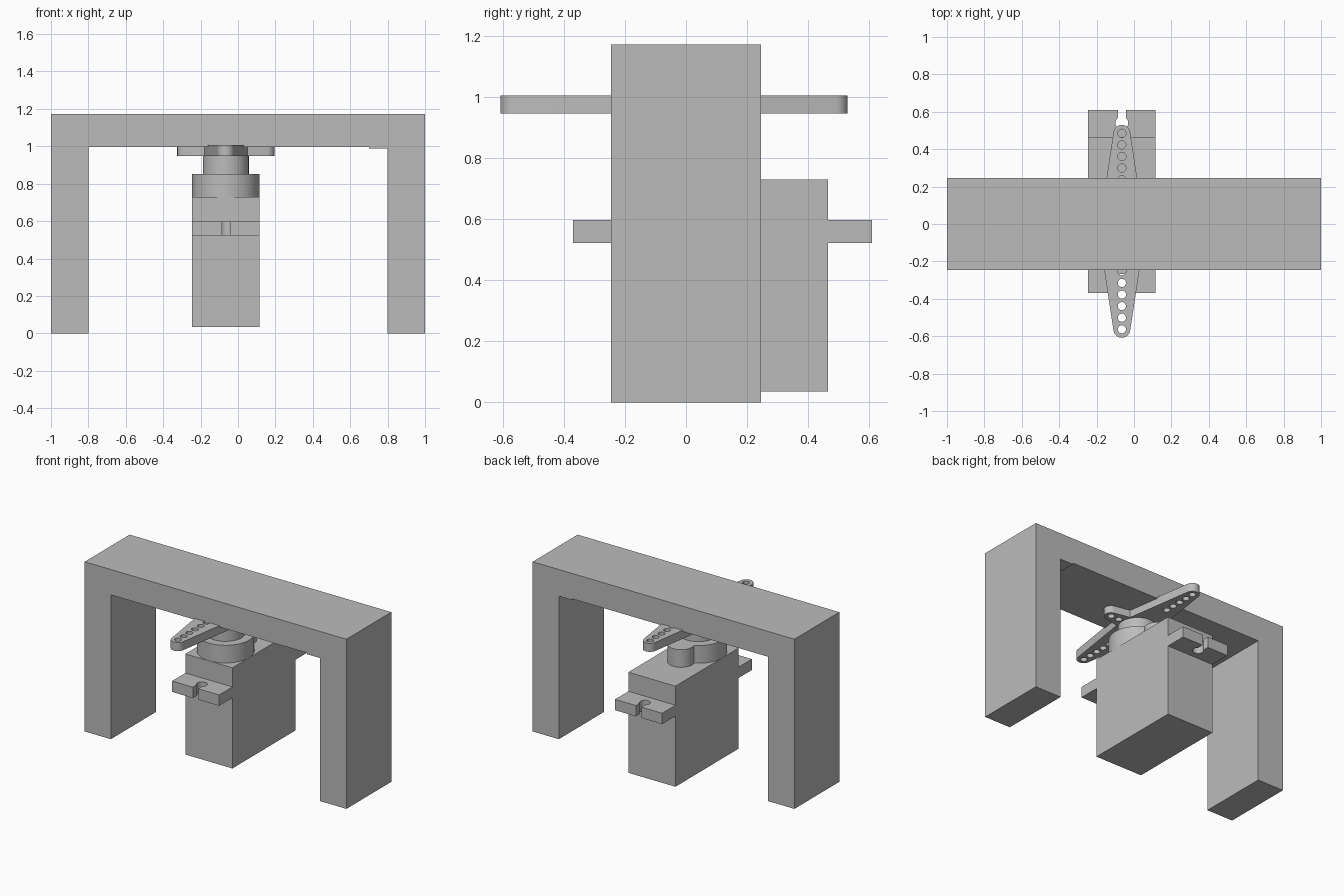
import bpy
import bmesh
from math import sin, cos, radians, pi

old = bpy.data.objects.get("Cube")
if old:
    bpy.data.objects.remove(old, do_unlink=True)

grey = bpy.data.materials.new("plain grey")
grey.use_nodes = True
GREY = (0.5, 0.5, 0.5, 1)
grey.diffuse_color = GREY
grey.node_tree.nodes["Principled BSDF"].inputs["Base Color"].default_value = GREY

AXIS_X, AXIS_Y = -0.065, -0.043   # output shaft position


def arc(cx, cy, r, start, end, steps=32):
    """Points along a circular arc, angles in degrees."""
    angles = [radians(start + (end - start) * i / steps) for i in range(steps + 1)]
    return [(cx + r * cos(a), cy + r * sin(a)) for a in angles]


def circle(cx, cy, r, steps=32):
    return arc(cx, cy, r, 0, 360, steps)[:-1]


def prism(name, outlines, low, high, upright=False):
    """Extrude an outline (with optional hole outlines) between two levels."""
    curve = bpy.data.curves.new(name, "CURVE")
    curve.dimensions = "2D"
    curve.fill_mode = "BOTH"
    curve.extrude = (high - low) / 2
    for outline in outlines:
        spline = curve.splines.new("POLY")
        spline.points.add(len(outline) - 1)
        for point, (x, y) in zip(spline.points, outline):
            point.co = (x, y, 0, 1)
        spline.use_cyclic_u = True
    temp = bpy.data.objects.new(name + "_curve", curve)
    bpy.context.collection.objects.link(temp)
    graph = bpy.context.evaluated_depsgraph_get()
    mesh = bpy.data.meshes.new_from_object(temp.evaluated_get(graph))
    bpy.data.objects.remove(temp, do_unlink=True)

    # Weld the caps to the walls and keep hard edges sharp
    bm = bmesh.new()
    bm.from_mesh(mesh)
    bmesh.ops.remove_doubles(bm, verts=bm.verts, dist=0.0001)
    bmesh.ops.recalc_face_normals(bm, faces=bm.faces)
    for face in bm.faces:
        face.smooth = True
        face.material_index = 0
    bm.to_mesh(mesh)
    bm.free()
    mesh.set_sharp_from_angle(angle=radians(30))
    mesh.materials.clear()
    mesh.materials.append(grey)

    obj = bpy.data.objects.new(name, mesh)
    bpy.context.collection.objects.link(obj)
    middle = (low + high) / 2
    if upright:
        obj.rotation_euler.x = pi / 2
        obj.location.y = middle
    else:
        obj.location.z = middle
    return obj


def rectangle(x0, x1, y0, y1):
    return [(x0, y0), (x1, y0), (x1, y1), (x0, y1)]


# Bridge-shaped bracket with a shallow step beside one leg
bracket = [(-1, 0), (-0.8, 0), (-0.8, 0.997), (0.7, 0.997), (0.7, 0.988),
           (0.8, 0.988), (0.8, 0), (1, 0), (1, 1.172), (-1, 1.172)]
prism("bracket", [bracket], -0.245, 0.245, upright=True)

# Motor case
prism("motor_case", [rectangle(-0.245, 0.115, -0.225, 0.465)], 0.035, 0.73)

# Mounting ears, each with a keyhole slot open to the outside
for name, inner, outer, hole_y, side in (
        ("back_ear", 0.465, 0.61, 0.54, 1), ("front_ear", -0.225, -0.37, -0.3, -1)):
    half_slot, hole_r = 0.021, 0.034
    keyhole = [(AXIS_X + x, hole_y + side * y)
               for x, y in arc(0, 0, hole_r, 128, 412)]
    ear = [(-0.245, inner), (-0.245, outer), (AXIS_X - half_slot, outer)]
    ear += keyhole
    ear += [(AXIS_X + half_slot, outer), (0.115, outer), (0.115, inner)]
    prism(name, [ear], 0.523, 0.598)

# Gear housing: a large round boss merged with a small one behind it
housing = arc(AXIS_X, AXIS_Y, 0.18, 116.4, 423.6, 56)
housing += arc(AXIS_X, AXIS_Y + 0.19, 0.085, -19.7, 199.7, 28)[1:-1]
prism("gear_housing", [housing], 0.73, 0.852)

# Round hub under the horn
prism("horn_hub", [circle(AXIS_X, AXIS_Y, 0.1225, 48)], 0.852, 0.95)

# Four-armed horn: rounded tips joined through the inner corners
TIP = 0.045
arms = ((0, 0.215, 2), (90, 0.528, 5), (180, 0.215, 2), (270, 0.52, 6))
corners = ((1, 1), (-1, 1), (-1, -1), (1, -1))
horn, holes = [], []
for (angle, reach, count), (sx, sy) in zip(arms, corners):
    ux, uy = cos(radians(angle)), sin(radians(angle))
    horn += arc(AXIS_X + ux * reach, AXIS_Y + uy * reach, TIP,
                angle - 82, angle + 82, 16)
    horn.append((AXIS_X + sx * 0.115, AXIS_Y + sy * 0.066))
    for i in range(count):
        d = reach - 0.062 * i
        holes.append(circle(AXIS_X + ux * d, AXIS_Y + uy * d, 0.022, 20))
prism("horn", [horn] + holes, 0.947, 1.006)
